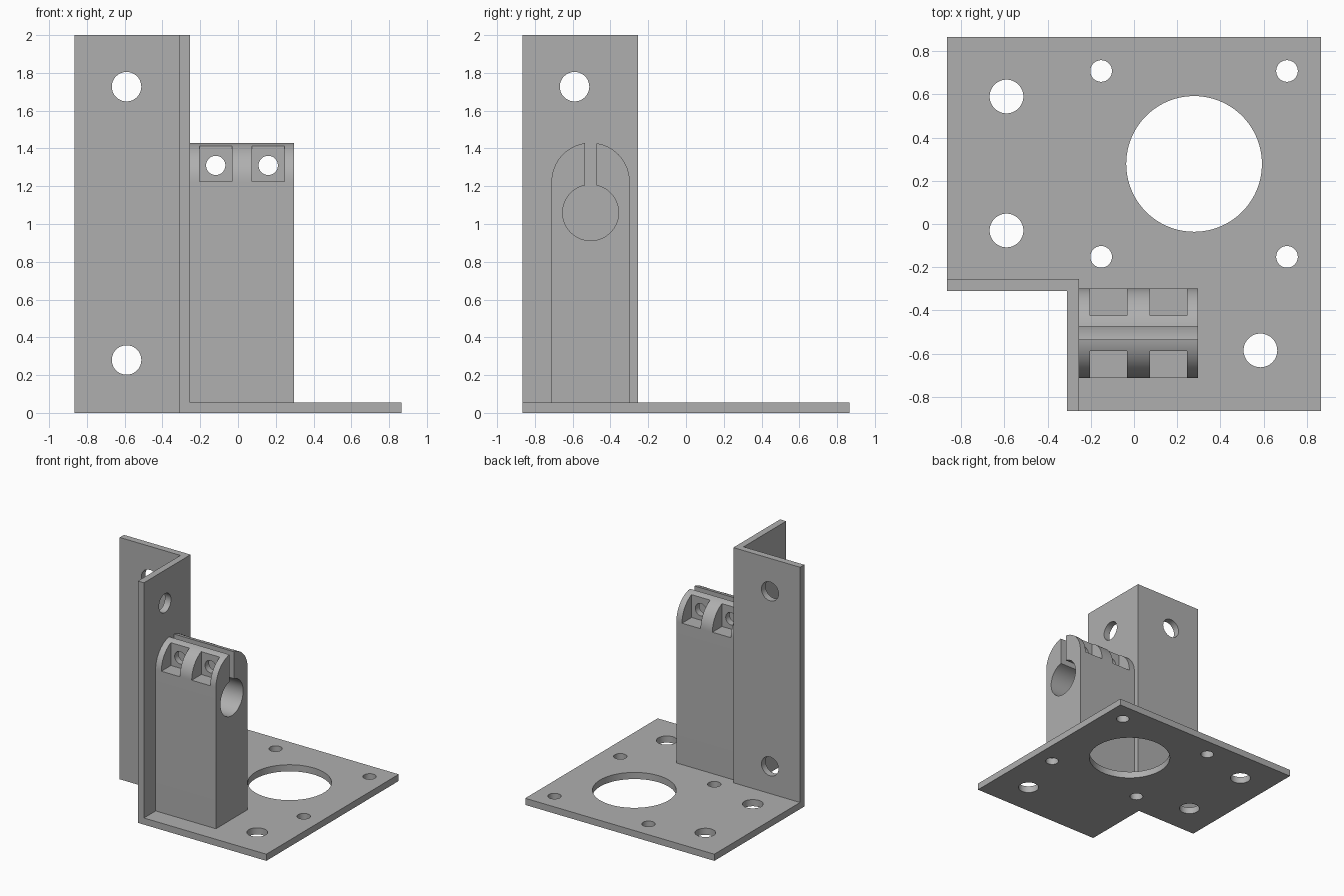
import bpy, bmesh, math
from mathutils import Vector

cube = bpy.data.objects.get("Cube")
if cube:
    bpy.data.objects.remove(cube, do_unlink=True)

HALF = 0.865          # half the plate size
T = 0.055             # sheet thickness
OUT, IN = -0.31, -0.255   # outer and inner faces of the angle

grey = bpy.data.materials.new("plain grey")
grey.use_nodes = True
colour = (0.43, 0.43, 0.43, 1)
grey.diffuse_color = colour
grey.node_tree.nodes["Principled BSDF"].inputs["Base Color"].default_value = colour


def prism(name, points, direction):
    """Extrude a closed planar outline along a vector."""
    bm = bmesh.new()
    face = bm.faces.new([bm.verts.new(p) for p in points])
    side = bmesh.ops.extrude_face_region(bm, geom=[face])
    verts = [v for v in side["geom"] if isinstance(v, bmesh.types.BMVert)]
    bmesh.ops.translate(bm, verts=verts, vec=direction)
    bmesh.ops.recalc_face_normals(bm, faces=bm.faces[:])
    mesh = bpy.data.meshes.new(name)
    bm.to_mesh(mesh)
    bm.free()
    mesh.materials.append(grey)
    obj = bpy.data.objects.new(name, mesh)
    bpy.context.collection.objects.link(obj)
    return obj


def cut(target, cutter):
    """Subtract a cutter, then discard it."""
    bpy.context.view_layer.objects.active = target
    mod = target.modifiers.new("cut", "BOOLEAN")
    mod.operation, mod.solver, mod.object = "DIFFERENCE", "EXACT", cutter
    bpy.ops.object.modifier_apply(modifier=mod.name)
    bpy.data.objects.remove(cutter, do_unlink=True)


def drill(target, centre, radius, axis, depth, sides=64):
    """Round hole centred on a point, along an axis."""
    axis = Vector(axis)
    u = axis.orthogonal().normalized()
    v = axis.cross(u)
    start = Vector(centre) - axis * depth / 2
    ring = [start + radius * (u * math.cos(a) + v * math.sin(a))
            for a in (math.tau * i / sides for i in range(sides))]
    cut(target, prism("hole_cutter", ring, axis * depth))


def arc(cy, cz, r, a0, a1, n):
    return [(cy + r * math.cos(a0 + (a1 - a0) * i / n),
             cz + r * math.sin(a0 + (a1 - a0) * i / n)) for i in range(n + 1)]


# Base plate with a notched corner
outline = [(OUT, -HALF), (HALF, -HALF), (HALF, HALF), (-HALF, HALF), (-HALF, OUT), (OUT, OUT)]
plate = prism("base_plate", [(x, y, 0) for x, y in outline], (0, 0, T))
BORE = 0.278
drill(plate, (BORE, BORE, T / 2), 0.314, (0, 0, 1), 0.2, 128)
for dx in (-0.43, 0.43):
    for dy in (-0.43, 0.43):
        drill(plate, (BORE + dx, BORE + dy, T / 2), 0.05, (0, 0, 1), 0.2)
for x, y in ((-0.59, 0.59), (-0.59, -0.03), (0.585, -0.585)):
    drill(plate, (x, y, T / 2), 0.078, (0, 0, 1), 0.2)

# Upright angle bracket
outline = [(-HALF, OUT), (OUT, OUT), (OUT, -HALF), (IN, -HALF), (IN, IN), (-HALF, IN)]
wall = prism("upright_angle", [(x, y, T) for x, y in outline], (0, 0, 2 - T))
MID = (OUT + IN) / 2
for z in (0.28, 1.727):
    drill(wall, (-0.59, MID, z), 0.078, (0, 1, 0), 0.2)
drill(wall, (MID, -0.59, 1.727), 0.078, (1, 0, 0), 0.2)

# Clamp block: rounded top, split by a slot down to the shaft bore
CY, R, SHOULDER = -0.505, 0.207, 1.223
BORE_Z, BORE_R, GAP = 1.06, 0.148, 0.03
X0, X1 = IN, 0.297
top = math.acos(GAP / R)
key = math.acos(GAP / BORE_R)
profile = [(CY - R, T), (CY + R, T)]
profile += arc(CY, SHOULDER, R, 0, top, 24)
profile += arc(CY, BORE_Z, BORE_R, key, key - (math.tau - (math.pi - 2 * key)), 64)
profile += arc(CY, SHOULDER, R, math.pi - top, math.pi, 24)
block = prism("clamp_block", [(X0, y, z) for y, z in profile], (X1 - X0, 0, 0))

# Bolt pockets on both cheeks, with a bolt hole through each pair
for x0, x1 in ((-0.203, -0.033), (0.075, 0.245)):
    for side in (-1, 1):
        y = CY + side * 0.082
        corners = [(x0, y, 1.224), (x1, y, 1.224), (x1, y, 1.6), (x0, y, 1.6)]
        cut(block, prism("pocket_cutter", corners, (0, side * 0.3, 0)))
    drill(block, ((x0 + x1) / 2, CY, 1.31), 0.051, (0, 1, 0), 0.6)

# Smooth the round surfaces, keep the edges crisp
for obj in (plate, wall, block):
    bpy.ops.object.select_all(action="DESELECT")
    obj.select_set(True)
    bpy.context.view_layer.objects.active = obj
    bpy.ops.object.shade_smooth_by_angle(angle=math.radians(30))
